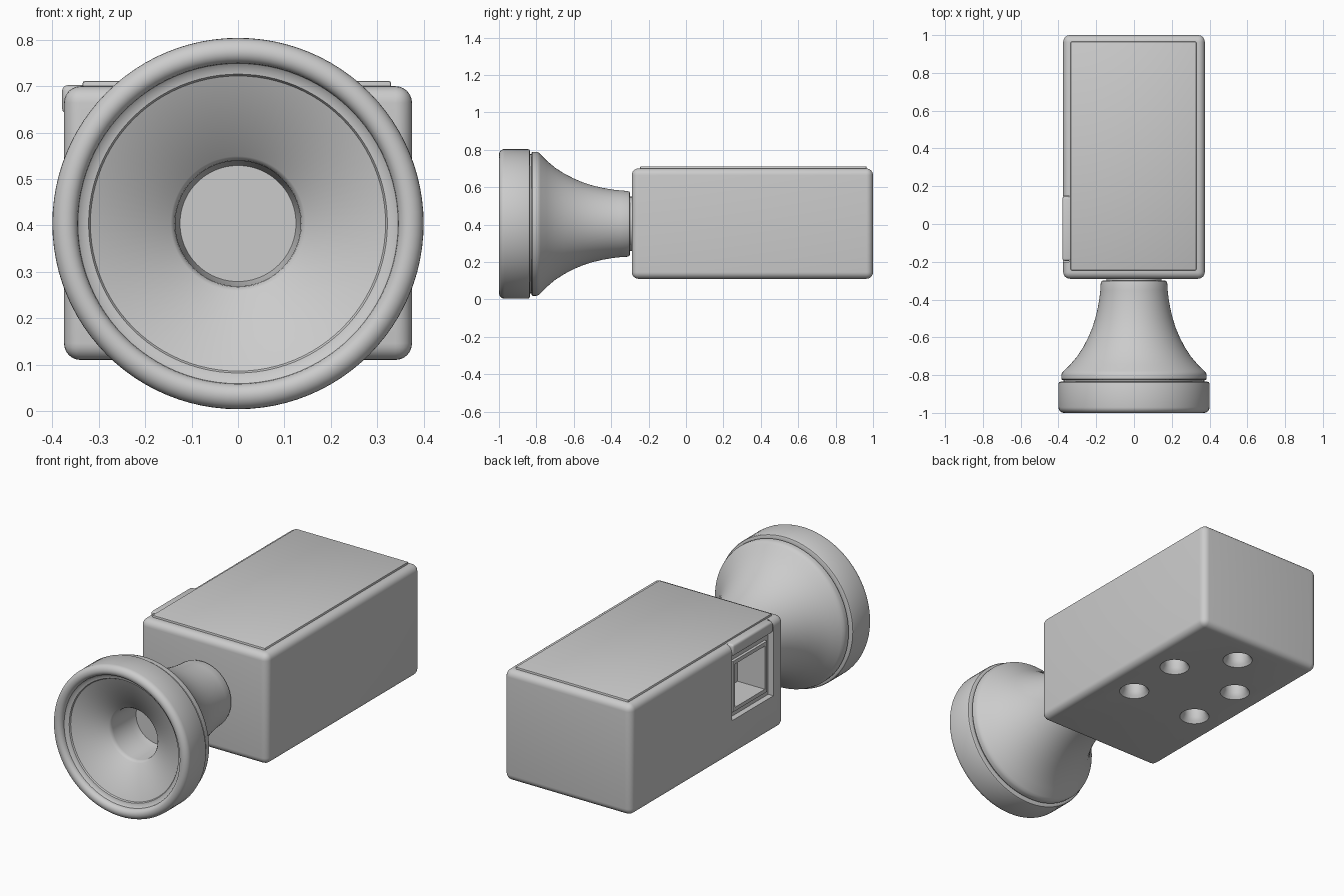
import bpy, bmesh, math
from mathutils import Matrix, Vector

if "Cube" in bpy.data.objects:
    bpy.data.objects.remove(bpy.data.objects["Cube"])


def finish(name, bm):
    bmesh.ops.recalc_face_normals(bm, faces=bm.faces[:])
    mesh = bpy.data.meshes.new(name)
    bm.to_mesh(mesh)
    bm.free()
    ob = bpy.data.objects.new(name, mesh)
    bpy.context.collection.objects.link(ob)
    return ob


def smooth(ob):
    bpy.ops.object.select_all(action='DESELECT')
    ob.select_set(True)
    bpy.context.view_layer.objects.active = ob
    bpy.ops.object.shade_smooth_by_angle(angle=math.radians(32))


def box(name, lo, hi, bevel=0.0, segments=4):
    bm = bmesh.new()
    lo, hi = Vector(lo), Vector(hi)
    m = Matrix.Translation((lo + hi) / 2) @ Matrix.Diagonal((*(hi - lo), 1))
    bmesh.ops.create_cube(bm, size=1, matrix=m)
    if bevel:
        bmesh.ops.bevel(bm, geom=bm.edges[:], offset=bevel, segments=segments,
                        profile=0.5, affect='EDGES')
    return finish(name, bm)


def lathe(name, profile, matrix, steps=96):
    """Revolve (radius, height) points about local z; ends lie on the axis."""
    bm = bmesh.new()
    verts = [bm.verts.new((r, 0, h)) for r, h in profile]
    edges = [bm.edges.new(p) for p in zip(verts, verts[1:])]
    bmesh.ops.spin(bm, geom=verts + edges, axis=(0, 0, 1), cent=(0, 0, 0),
                   angle=math.tau, steps=steps, use_merge=False)
    bmesh.ops.remove_doubles(bm, verts=bm.verts[:], dist=1e-5)
    bmesh.ops.transform(bm, matrix=matrix, verts=bm.verts[:])
    return finish(name, bm)


def cut(ob, cutter):
    cutter.hide_render = True
    mod = ob.modifiers.new("cut", 'BOOLEAN')
    mod.operation = 'DIFFERENCE'
    mod.solver = 'EXACT'
    mod.object = cutter
    bpy.context.view_layer.objects.active = ob
    bpy.ops.object.modifier_apply(modifier=mod.name)
    bpy.data.objects.remove(cutter, do_unlink=True)


def arc(cr, ch, rad, a0, a1, n=6):
    return [(cr + rad * math.cos(math.radians(a0 + (a1 - a0) * i / n)),
             ch + rad * math.sin(math.radians(a0 + (a1 - a0) * i / n)))
            for i in range(n + 1)]


# Main housing with rounded edges
body = box("housing", (-0.375, -0.29, 0.11), (0.375, 1.0, 0.70), 0.036, 6)

# Side window: shallow frame recess, then a deeper pocket
cut(body, box("frame_cutter", (-0.5, -0.20, 0.30), (-0.345, 0.15, 0.72)))
cut(body, box("pocket_cutter", (-0.5, -0.15, 0.35), (-0.20, 0.10, 0.58)))

# Five countersunk holes underneath
for x, y in [(0, 0.82), (0.2, 0.56), (-0.2, 0.56), (0.2, 0.24), (-0.2, 0.24)]:
    hole = [(0, -0.05), (0.075, -0.05), (0.075, 0.0), (0.066, 0.012),
            (0.055, 0.03), (0.055, 0.12), (0, 0.12)]
    cut(body, lathe("hole_cutter", hole, Matrix.Translation((x, y, 0.11)), 32))
smooth(body)

# Lid on top and the clip hanging over the window
smooth(box("lid", (-0.335, -0.245, 0.66), (0.33, 0.965, 0.711), 0.005, 2))
smooth(box("lid_clip", (-0.379, -0.195, 0.64), (-0.32, 0.145, 0.702), 0.012, 3))

# Raised border inside the window recess
for name, lo, hi in [("window_top", (-0.36, -0.17, 0.58), (-0.34, 0.12, 0.60)),
                     ("window_bottom", (-0.36, -0.17, 0.33), (-0.34, 0.12, 0.35)),
                     ("window_front", (-0.36, -0.17, 0.35), (-0.34, -0.15, 0.58)),
                     ("window_back", (-0.36, 0.10, 0.35), (-0.34, 0.12, 0.58))]:
    box(name, lo, hi)

# Horn: pocket, funnel, rim, flared bell and neck in one turned profile
profile = [(0, -0.68), (0.125, -0.68), (0.132, -0.72), (0.135, -0.86)]
profile += [(0.137, -0.872), (0.145, -0.882)]
profile += [(0.318, -0.955), (0.322, -0.962), (0.335, -0.964), (0.345, -0.972)]
profile += arc(0.37, -0.975, 0.025, 180, 270, 5)
profile += arc(0.37, -0.97, 0.03, 270, 360)[1:]
profile += [(0.40, -0.845), (0.397, -0.838), (0.39, -0.835), (0.372, -0.835)]
profile += [(0.372, -0.826), (0.38, -0.826), (0.385, -0.82), (0.385, -0.80),
            (0.381, -0.788), (0.372, -0.778)]
profile += [(0.338, -0.745), (0.30, -0.70), (0.268, -0.65), (0.242, -0.60),
            (0.221, -0.55), (0.205, -0.50), (0.193, -0.45), (0.184, -0.40),
            (0.178, -0.35), (0.176, -0.315), (0.172, -0.303), (0.165, -0.30)]
profile += [(0.145, -0.30), (0.145, -0.27), (0, -0.27)]
to_y = Matrix.Translation((0, 0, 0.404)) @ Matrix.Rotation(-math.pi / 2, 4, 'X')
smooth(lathe("horn", profile, to_y))
